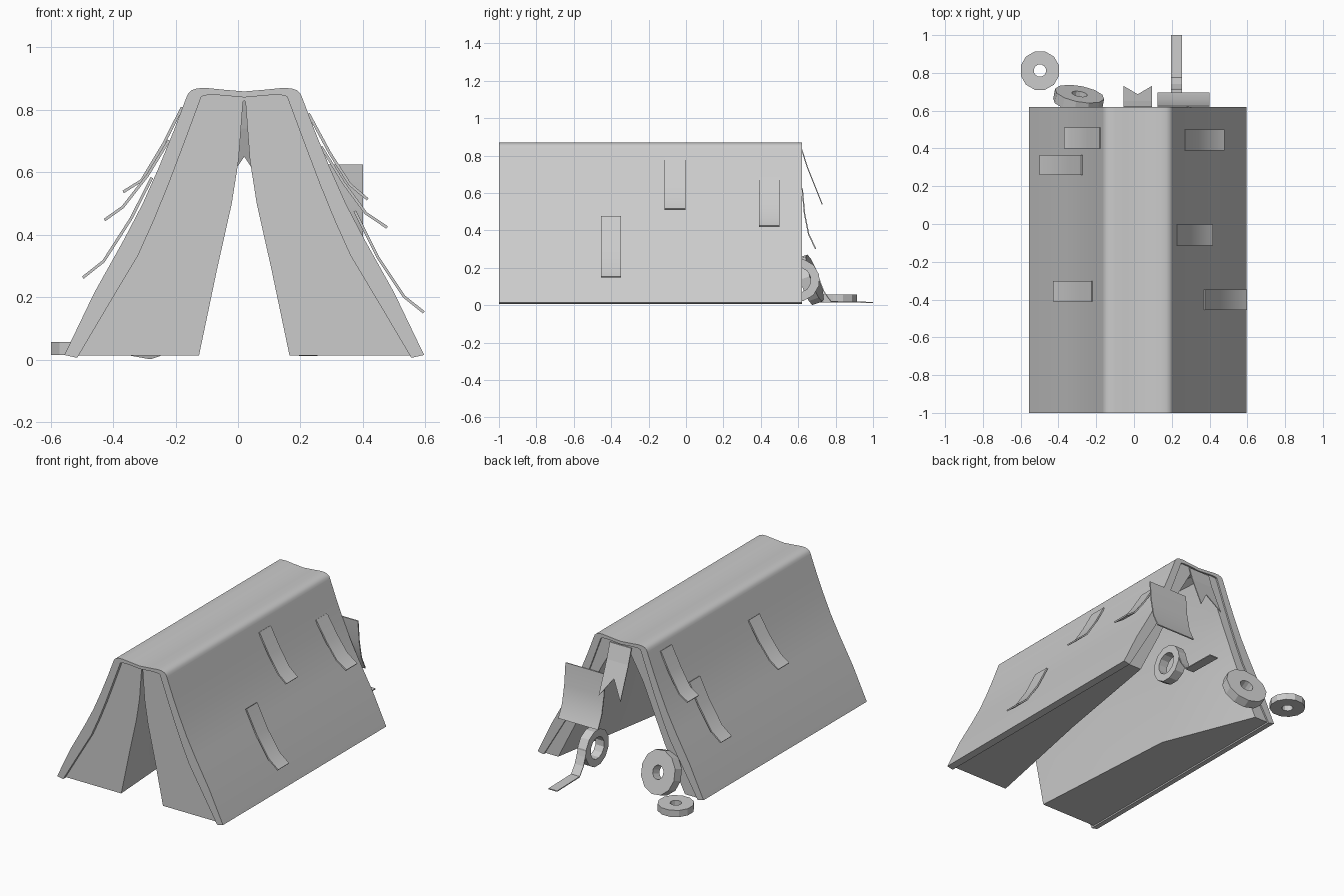
import bpy, bmesh, math
from mathutils import Vector, Matrix

if "Cube" in bpy.data.objects:
    bpy.data.objects.remove(bpy.data.objects["Cube"])

CX = 0.02  # tent centre line in x


def make(name, verts, faces, smooth=False):
    me = bpy.data.meshes.new(name)
    me.from_pydata([tuple(v) for v in verts], [], faces)
    bm = bmesh.new()
    bm.from_mesh(me)
    bmesh.ops.recalc_face_normals(bm, faces=bm.faces)
    bm.to_mesh(me)
    bm.free()
    ob = bpy.data.objects.new(name, me)
    bpy.context.collection.objects.link(ob)
    if smooth:
        bpy.context.view_layer.objects.active = ob
        ob.select_set(True)
        bpy.ops.object.shade_smooth_by_angle(angle=math.radians(32))
        ob.select_set(False)
    return ob


def loft(name, loops, smooth=False):
    """Closed solid through loops of equal length, capped at both ends."""
    n = len(loops[0])
    faces = [tuple(range(n)), tuple(range((len(loops) - 1) * n, len(loops) * n))]
    for k in range(len(loops) - 1):
        for i in range(n):
            j = (i + 1) % n
            faces.append((k * n + i, k * n + j, (k + 1) * n + j, (k + 1) * n + i))
    return make(name, [v for l in loops for v in l], faces, smooth)


def ribbon(path, t):
    """Closed 2D outline of a path with thickness t."""
    p = [Vector(q) for q in path]
    off = []
    for i in range(len(p)):
        d = (p[min(i + 1, len(p) - 1)] - p[max(i - 1, 0)]).normalized()
        off.append(p[i] + Vector((-d.y, d.x)) * t)
    return p + off[::-1]


# outer canvas: half profiles mirrored about the centre line
outer = [(.576, .015), (.48, .215), (.385, .385), (.325, .5), (.274, .615), (.225, .735), (.186, .838),
         (.18, .852), (.168, .863), (.15, .869), (.12, .87), (.06, .864), (0, .859)]
inner = [(.535, .006), (.435, .175), (.34, .334), (.29, .445), (.243, .56), (.19, .70), (.137, .843),
         (.12, .847), (.08, .847), (0, .84)]


def full(h):
    return [(CX + x, z) for x, z in h] + [(CX - x, z) for x, z in h[-2::-1]]


profile = full(outer) + full(inner)[::-1]
loft("tent_canvas", [[(x, y, z) for x, z in profile] for y in (-1, .62)], True)

# inner door panels: nearly closed at the front, drawn back at the rear
edge = [(.537, .013), (.435, .175), (.34, .334), (.29, .445), (.243, .56), (.19, .70), (.137, .844),
        (.12, .848), (.08, .848), (0, .841)]
front = (-.98, [(0, .83), (.004, .825), (.018, .64), (.04, .5), (.087, .29), (.145, .013)])
rear = (.61, [(0, .833), (.05, .815), (.15, .64), (.21, .5), (.3, .29), (.44, .013)])
middle = {
    1: (-.16, [(0, .832), (.03, .82), (.10, .64), (.15, .5), (.225, .29), (.31, .013)]),
    -1: (.03, [(0, .832), (.02, .82), (.07, .64), (.11, .5), (.16, .29), (.21, .013)]),
}
for s, name in ((1, "door_panel_right"), (-1, "door_panel_left")):
    loft(name, [[(CX + s * x, y, z) for x, z in edge + pts] for y, pts in (front, middle[s], rear)], True)

# tape strips peeling off the side walls
strips = [
    (-.115, -.003, [(.23, .79), (.298, .664), (.362, .564), (.418, .517)]),
    (.39, .5, [(.27, .685), (.343, .567), (.413, .472), (.48, .427)]),
    (-.455, -.347, [(.378, .478), (.452, .33), (.535, .205), (.598, .155)]),
    (.4, .51, [(-.183, .81), (-.243, .692), (-.312, .577), (-.37, .541)]),
    (.26, .365, [(-.28, .585), (-.346, .455), (-.434, .318), (-.5, .266)]),
    (-.41, -.303, [(-.225, .705), (-.294, .592), (-.372, .492), (-.43, .451)]),
]
for k, (y0, y1, path) in enumerate(strips):
    o = ribbon(path, -.009 if path[0][0] > 0 else .009)
    loft(f"side_strip_{k + 1}", [[(x, y, z) for x, z in o] for y in (y0, y1)], True)


# hanging pieces at the rear, paths in (y, z)
def hang(name, x0, x1, path, t, smooth=False):
    o = ribbon(path, t)
    return loft(name, [[(x, y, z) for y, z in o] for x in (x0, x1)], smooth)


hang("rear_patch", .125, .4, [(.618, .625), (.63, .49), (.652, .38), (.69, .30)], .007, True)

# rear pennant with a swallow-tail notch
left, mid, right = -.055, .02, .095
rows = [(.615, .835, 0), (.645, .74, 0), (.725, .54, .11)]
lo = []
for dy in (0, .006):
    for y, z, notch in rows:
        lo += [(left, y + dy, z), (mid, y + dy - notch * .4, z + notch), (right, y + dy, z)]
pf = []
for b in (0, 9):
    for r in (0, 3):
        for c in (0, 1):
            i = b + r + c
            pf.append((i, i + 1, i + 4, i + 3))
rim = [0, 1, 2, 5, 8, 7, 6, 3]
pf += [(a, b, b + 9, a + 9) for a, b in zip(rim, rim[1:] + rim[:1])]
make("rear_pennant", lo, pf)


# tape rolls
def roll(name, centre, axis, R, r, w, n=12):
    rot = Vector((0, 0, 1)).rotation_difference(Vector(axis)).to_matrix().to_4x4()
    M = Matrix.Translation(centre) @ rot
    prof = [(r, -w / 2), (R, -w / 2), (R, w / 2), (r, w / 2)]
    vs, fs = [], []
    for i in range(n):
        a = 2 * math.pi * (i + .5) / n
        vs += [M @ Vector((q * math.cos(a), q * math.sin(a), z)) for q, z in prof]
        for k in range(4):
            m, j = (k + 1) % 4, (i + 1) % n
            fs.append((i * 4 + k, i * 4 + m, j * 4 + m, j * 4 + k))
    return make(name, vs, fs)


roll("flat_roll", (-.498, .812, .036), (0, 0, 1), .105, .033, .042)
roll("leaning_roll", (-.293, .662, .136), (.17, .9, .31), .133, .042, .057)
roll("standing_roll", (.225, .6, .135), (1, 0, 0), .115, .068, .06)
hang("roll_tail", .195, .255, [(.70, .17), (.715, .12), (.735, .07), (.775, .017), (1.0, .012)], .006)
